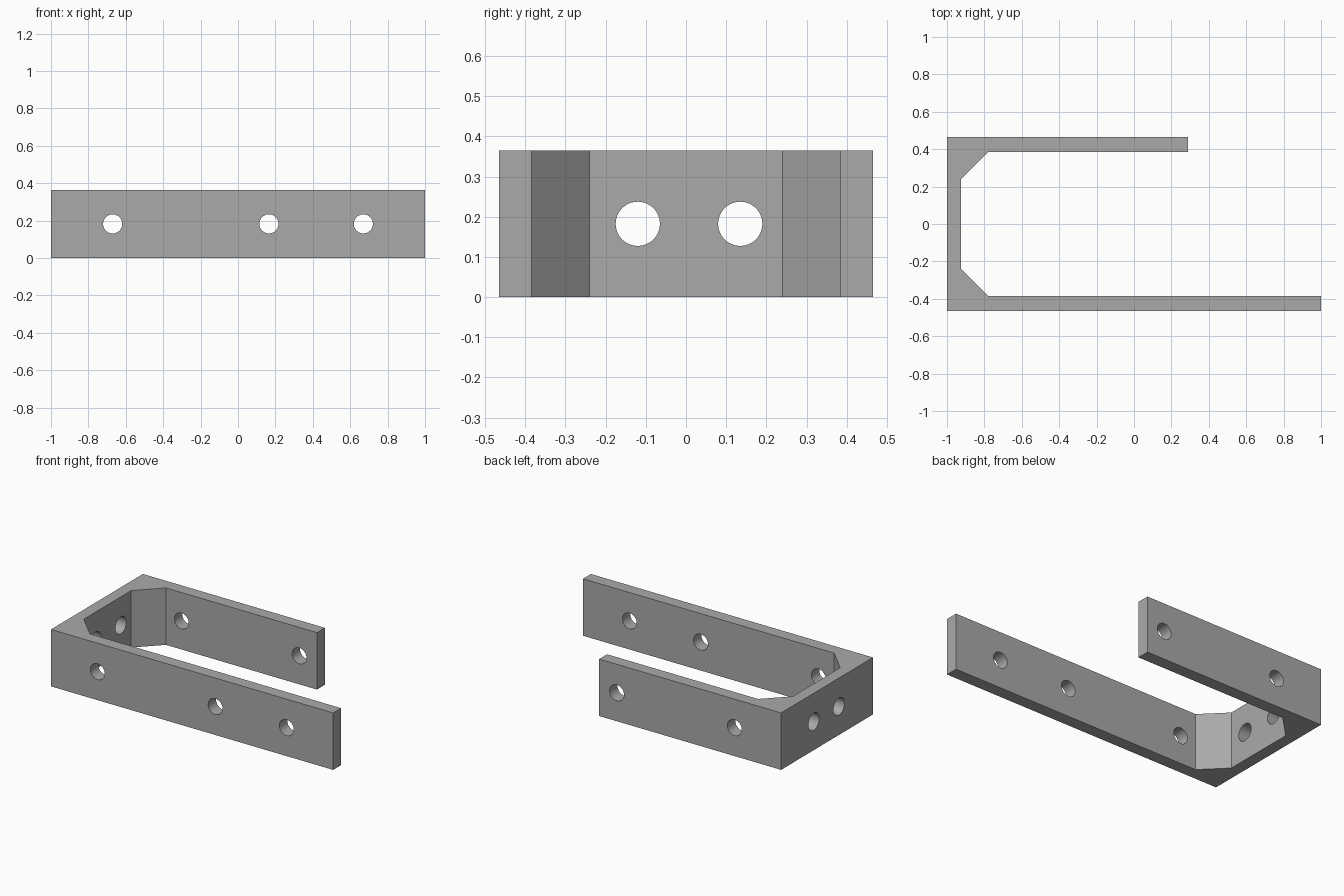
import bpy
import bmesh
from math import pi
from mathutils import Matrix

cube = bpy.data.objects.get("Cube")
if cube:
    bpy.data.objects.remove(cube, do_unlink=True)

HEIGHT = 0.365
HALF = 0.465            # half the width across both arms
INNER = 0.385           # inner face of the arms
WALL_X = -0.925         # inner face of the end wall
GUSSET = 0.145          # size of the corner chamfers
SHORT_X = 0.29          # end of the short arm

grey = bpy.data.materials.new("grey metal")
grey.use_nodes = True
colour = (0.4, 0.4, 0.4, 1)
grey.diffuse_color = colour
grey.node_tree.nodes["Principled BSDF"].inputs["Base Color"].default_value = colour


def make_object(name, bm):
    bmesh.ops.recalc_face_normals(bm, faces=bm.faces)
    mesh = bpy.data.meshes.new(name)
    bm.to_mesh(mesh)
    bm.free()
    mesh.materials.append(grey)
    obj = bpy.data.objects.new(name, mesh)
    bpy.context.collection.objects.link(obj)
    return obj


# Bracket: U-shaped outline with one long arm, extruded upward
outline = [
    (-1, -HALF), (1, -HALF), (1, -INNER),
    (WALL_X + GUSSET, -INNER), (WALL_X, -INNER + GUSSET),
    (WALL_X, INNER - GUSSET), (WALL_X + GUSSET, INNER),
    (SHORT_X, INNER), (SHORT_X, HALF), (-1, HALF),
]
bm = bmesh.new()
base = bm.faces.new([bm.verts.new((x, y, 0)) for x, y in outline])
top = bmesh.ops.extrude_face_region(bm, geom=[base])
bmesh.ops.translate(bm, vec=(0, 0, HEIGHT),
                    verts=[v for v in top["geom"] if isinstance(v, bmesh.types.BMVert)])
bracket = make_object("bracket", bm)

# Drills for the screw holes
bm = bmesh.new()


def drill(x, y, radius, axis):
    turn = Matrix.Rotation(pi / 2, 4, axis)
    bmesh.ops.create_cone(bm, cap_ends=True, segments=48, radius1=radius, radius2=radius,
                          depth=0.2, matrix=Matrix.Translation((x, y, HEIGHT / 2)) @ turn)


arm_y = (HALF + INNER) / 2
for x in (-0.67, 0.165, 0.67):
    drill(x, -arm_y, 0.051, 'X')
for x in (-0.67, 0.165):
    drill(x, arm_y, 0.051, 'X')
for y in (-0.12, 0.135):
    drill((WALL_X - 1) / 2, y, 0.055, 'Y')
drills = make_object("hole_drills", bm)
drills.hide_render = True

# Cut the holes
cut = bracket.modifiers.new("holes", 'BOOLEAN')
cut.operation = 'DIFFERENCE'
cut.solver = 'EXACT'
cut.object = drills
bpy.ops.object.select_all(action='DESELECT')
bracket.select_set(True)
bpy.context.view_layer.objects.active = bracket
bpy.ops.object.modifier_apply(modifier=cut.name)
bpy.data.objects.remove(drills, do_unlink=True)
bpy.ops.object.shade_smooth_by_angle(angle=pi / 6)
